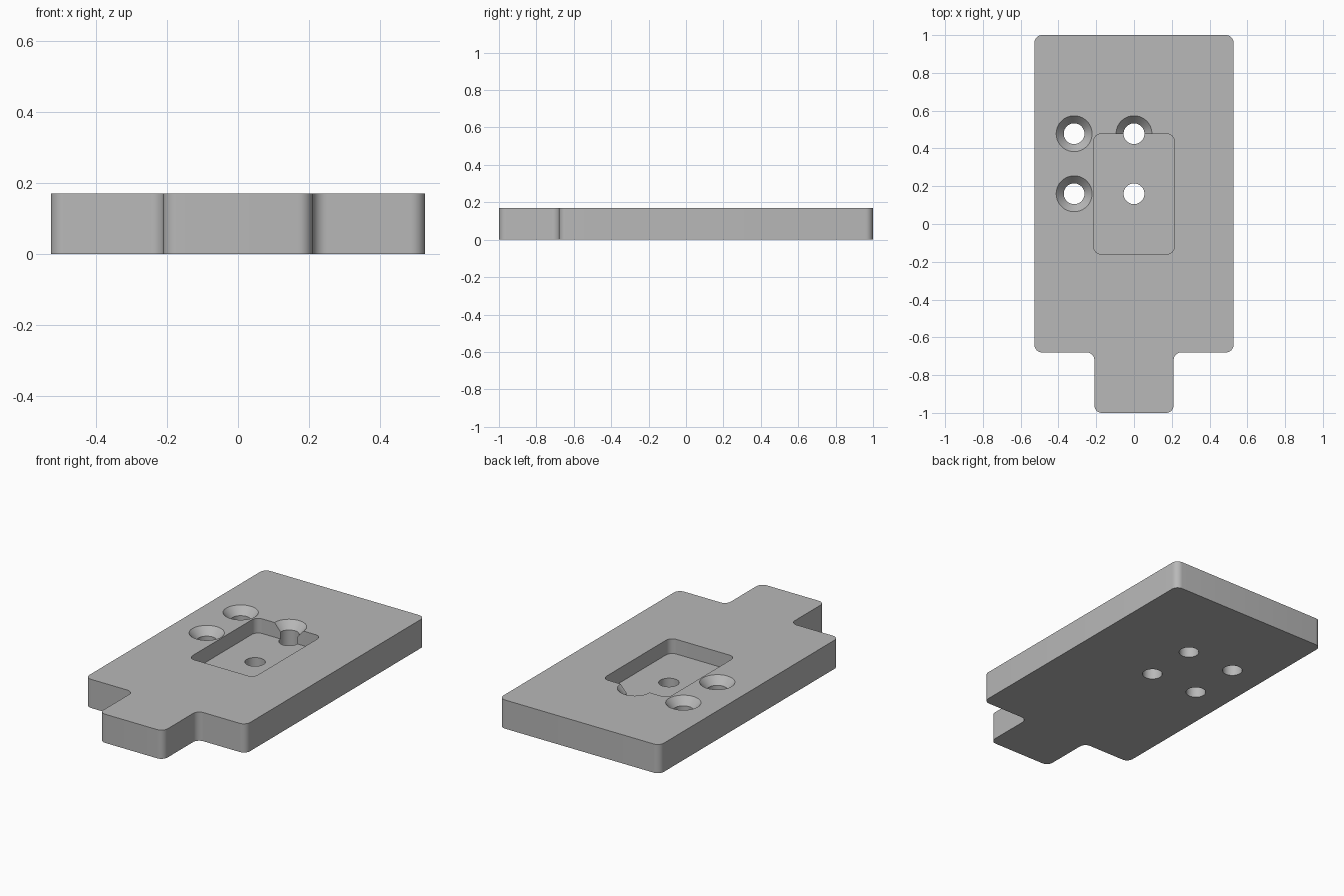
import bpy
import bmesh
from math import pi, sin, cos
from mathutils import Vector

THICK = 0.17
POCKET_DEPTH = 0.087
ROUND = 0.04

if "Cube" in bpy.data.objects:
    bpy.data.objects.remove(bpy.data.objects["Cube"], do_unlink=True)

grey = bpy.data.materials.new("machined_grey")
grey.use_nodes = True
grey.diffuse_color = (0.48, 0.48, 0.48, 1)
grey.node_tree.nodes["Principled BSDF"].inputs["Base Color"].default_value = grey.diffuse_color


def rounded(corners, radius, steps=8):
    """Round every right-angled corner of an outline, inward or outward."""
    out = []
    for i, corner in enumerate(corners):
        p = Vector(corner)
        a = (Vector(corners[i - 1]) - p).normalized() * radius
        b = (Vector(corners[(i + 1) % len(corners)]) - p).normalized() * radius
        for k in range(steps + 1):
            t = k / steps * pi / 2
            out.append(p + a * (1 - sin(t)) + b * (1 - cos(t)))
    return out


def loft(name, rings):
    """Solid through a stack of (outline, z) rings with equal point counts."""
    bm = bmesh.new()
    loops = [[bm.verts.new((p[0], p[1], z)) for p in pts] for pts, z in rings]
    bm.faces.new(loops[0][::-1])
    bm.faces.new(loops[-1])
    n = len(loops[0])
    for lo, hi in zip(loops, loops[1:]):
        for i in range(n):
            j = (i + 1) % n
            bm.faces.new((lo[i], lo[j], hi[j], hi[i]))
    bmesh.ops.recalc_face_normals(bm, faces=bm.faces)
    mesh = bpy.data.meshes.new(name)
    bm.to_mesh(mesh)
    bm.free()
    mesh.materials.append(grey)
    obj = bpy.data.objects.new(name, mesh)
    bpy.context.collection.objects.link(obj)
    return obj


def circle(x, y, r, n=48):
    return [(x + r * cos((i + 0.5) * 2 * pi / n), y + r * sin((i + 0.5) * 2 * pi / n))
            for i in range(n)]


# Plate with a narrow tab at the front
half, tab, shoulder = 0.527, 0.21, -0.68
outline = rounded([(-tab, -1), (tab, -1), (tab, shoulder), (half, shoulder),
                   (half, 1), (-half, 1), (-half, shoulder), (-tab, shoulder)], ROUND)
plate = loft("mounting_plate", [(outline, 0), (outline, THICK)])

# Shallow rounded pocket
pocket = rounded([(-0.214, -0.159), (0.214, -0.159), (0.214, 0.477), (-0.214, 0.477)], ROUND)
cutters = [loft("pocket_cutter", [(pocket, THICK - POCKET_DEPTH), (pocket, THICK + 0.1)])]

# Four countersunk through holes
bore, rim, sink = 0.055, 0.095, 0.045
for x in (-0.317, 0):
    for y in (0.16, 0.478):
        cutters.append(loft("hole_cutter", [
            (circle(x, y, bore), -0.1), (circle(x, y, bore), THICK - sink),
            (circle(x, y, rim), THICK), (circle(x, y, rim), THICK + 0.1)]))

# Cut the pocket and holes, then drop the cutters
bpy.context.view_layer.objects.active = plate
for cutter in cutters:
    cutter.hide_render = True
    mod = plate.modifiers.new("cut", 'BOOLEAN')
    mod.operation = 'DIFFERENCE'
    mod.solver = 'EXACT'
    mod.object = cutter
    bpy.ops.object.modifier_apply(modifier=mod.name)
    bpy.data.objects.remove(cutter, do_unlink=True)

bpy.ops.object.select_all(action='DESELECT')
plate.select_set(True)
bpy.ops.object.shade_smooth_by_angle(angle=pi / 6)
